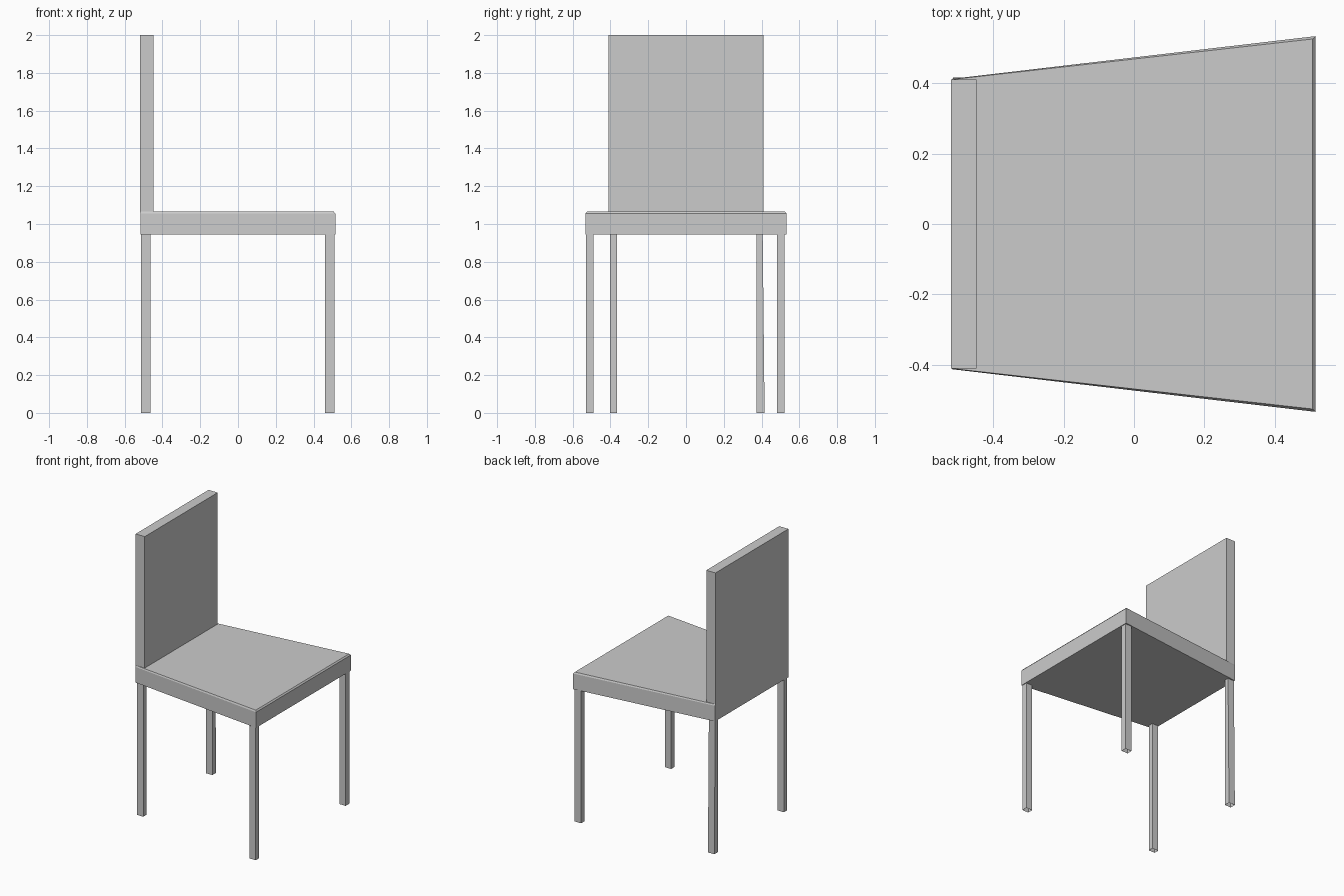
import bpy
import bmesh

if "Cube" in bpy.data.objects:
    bpy.data.objects.remove(bpy.data.objects["Cube"])


def loft(name, rings, cap_bottom=True, cap_top=True):
    """Join stacked four-corner rings into one flat-shaded object."""
    bm = bmesh.new()
    loops = [[bm.verts.new(p) for p in ring] for ring in rings]
    for low, high in zip(loops, loops[1:]):
        for i in range(4):
            j = (i + 1) % 4
            bm.faces.new((low[i], low[j], high[j], high[i]))
    if cap_bottom:
        bm.faces.new(loops[0][::-1])
    if cap_top:
        bm.faces.new(loops[-1])
    mesh = bpy.data.meshes.new(name)
    bm.to_mesh(mesh)
    bm.free()
    obj = bpy.data.objects.new(name, mesh)
    bpy.context.collection.objects.link(obj)
    return obj


def ring(x0, x1, back, front, z):
    """Trapezoid with half widths at its back (x0) and front (x1) ends."""
    return [(x0, -back, z), (x1, -front, z), (x1, front, z), (x0, back, z)]


def rect(x0, x1, y0, y1, z):
    return [(x0, y0, z), (x1, y0, z), (x1, y1, z), (x0, y1, z)]


# Tapered seat with a small chamfer around the top edge
loft("seat", [ring(-0.517, 0.515, 0.412, 0.533, 0.944),
              ring(-0.517, 0.515, 0.412, 0.533, 1.055),
              ring(-0.517, 0.507, 0.410, 0.525, 1.065)])

# Upright back panel
loft("backrest", [rect(-0.519, -0.447, -0.41, 0.41, 1.06),
                  rect(-0.519, -0.447, -0.41, 0.41, 2.0)])

# Four square legs, hollow at the floor; the back left one splays slightly
legs = [("front_leg_right", 0.460, 0.510, 0.482, 0.522, 0.0),
        ("front_leg_left", 0.460, 0.510, -0.530, -0.490, 0.0),
        ("back_leg_right", -0.514, -0.464, 0.374, 0.406, 0.01),
        ("back_leg_left", -0.514, -0.464, -0.402, -0.366, 0.0)]
for name, x0, x1, y0, y1, splay in legs:
    loft(name, [rect(x0, x1, y0, y1 + splay, 0.0),
                rect(x0, x1, y0, y1, 0.944)], cap_bottom=False, cap_top=False)
